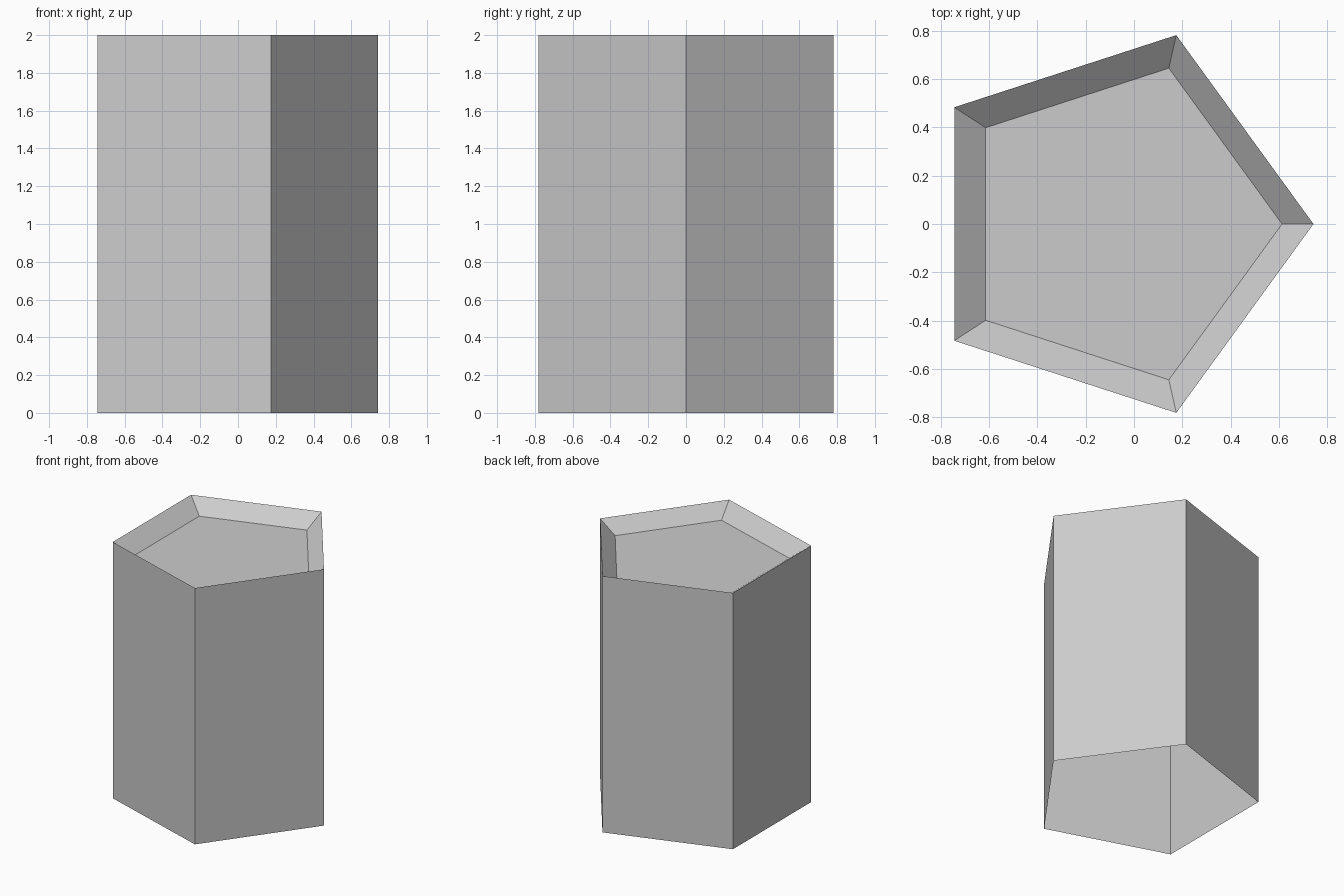
import bpy, bmesh
from math import cos, sin, tau

if "Cube" in bpy.data.objects:
    bpy.data.objects.remove(bpy.data.objects["Cube"])

SIDES, RADIUS, CENTRE_X = 5, 0.821, -0.079

bm = bmesh.new()


def ring(scale, z):
    """Pentagon ring scaled about the origin, pointing towards +x."""
    return [bm.verts.new((scale * (CENTRE_X + RADIUS * cos(tau * i / SIDES)),
                          scale * RADIUS * sin(tau * i / SIDES), z))
            for i in range(SIDES)]


# Open base, rim, and smaller sunken floor
rings = [ring(1, 0), ring(1, 2), ring(0.825, 1.9)]

# Outer walls, then sloping recess walls
for low, high in zip(rings, rings[1:]):
    for i in range(SIDES):
        j = (i + 1) % SIDES
        bm.faces.new((low[i], low[j], high[j], high[i]))

# Recessed top face; the underside stays open
bm.faces.new(rings[-1])

mesh = bpy.data.meshes.new("pentagonal_column")
bm.to_mesh(mesh)
bm.free()
bpy.context.collection.objects.link(bpy.data.objects.new("pentagonal_column", mesh))
